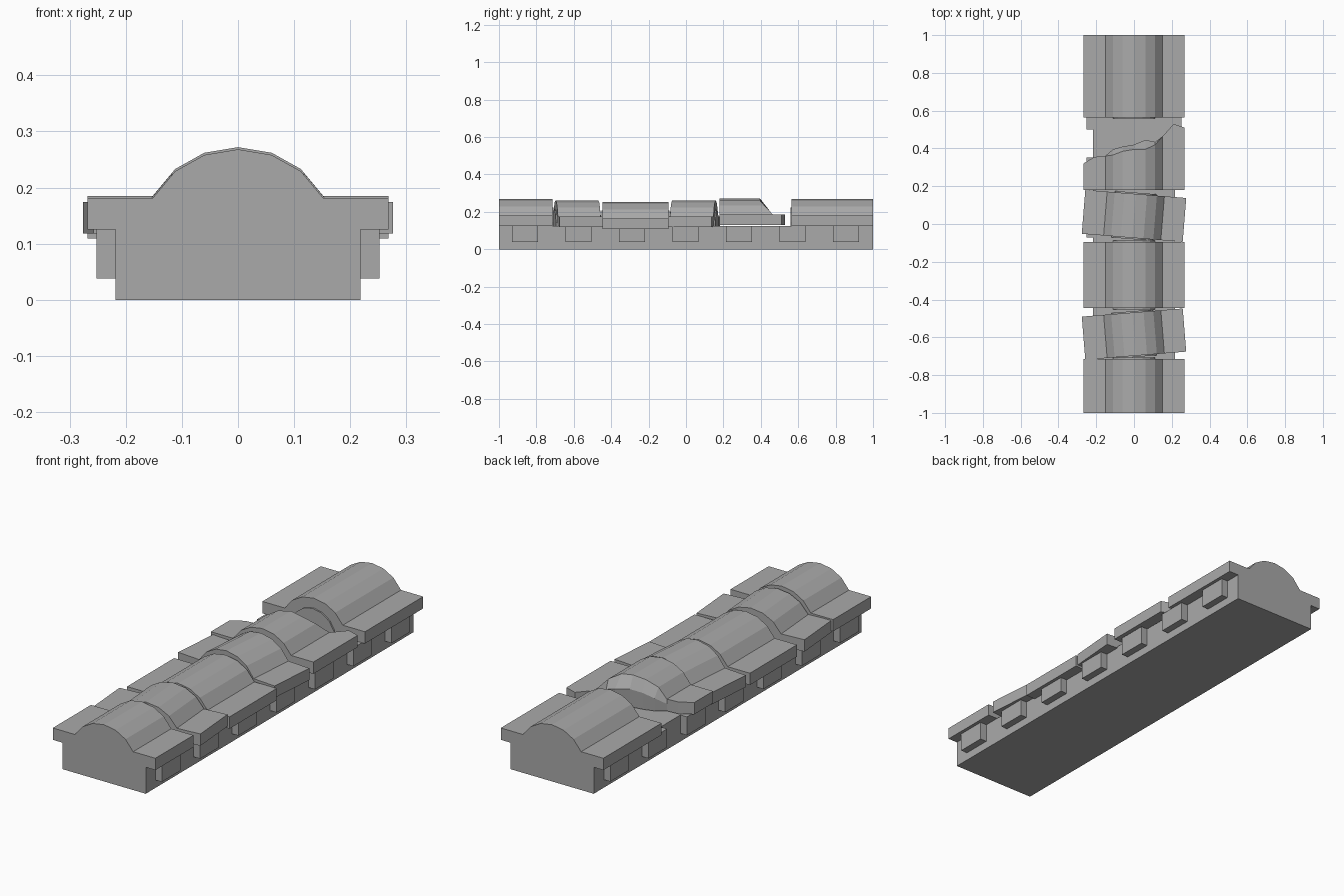
import bpy, bmesh
from math import radians

cube = bpy.data.objects.get("Cube")
if cube:
    bpy.data.objects.remove(cube, do_unlink=True)

# One plain stone colour
stone_mat = bpy.data.materials.new("grey stone")
stone_mat.use_nodes = True
GREY = (0.4, 0.4, 0.4, 1)
stone_mat.diffuse_color = GREY
stone_mat.node_tree.nodes["Principled BSDF"].inputs["Base Color"].default_value = GREY

# Half of the top outline of a coping stone: (x, height above the stone's underside)
HALF = [(0.268, 0.056), (0.21, 0.056), (0.152, 0.056), (0.112, 0.104), (0.06, 0.133)]
OUTLINE = [(-x, z) for x, z in HALF] + [(0, 0.143)] + [(x, z) for x, z in reversed(HALF)]
CORE = [(-0.11, 0.02), (-0.085, 0.06), (-0.045, 0.088), (0, 0.097),
        (0.045, 0.088), (0.085, 0.06), (0.11, 0.02)]
BED = 0.125


def finish(name, bm):
    bmesh.ops.recalc_face_normals(bm, faces=bm.faces)
    mesh = bpy.data.meshes.new(name)
    bm.to_mesh(mesh)
    bm.free()
    mesh.materials.append(stone_mat)
    obj = bpy.data.objects.new(name, mesh)
    bpy.context.collection.objects.link(obj)
    return obj


def box(name, x0, x1, y0, y1, z0, z1):
    bm = bmesh.new()
    bmesh.ops.create_cube(bm, size=1)
    for v in bm.verts:
        v.co = (x0 + (v.co.x + 0.5) * (x1 - x0),
                y0 + (v.co.y + 0.5) * (y1 - y0),
                z0 + (v.co.z + 0.5) * (z1 - z0))
    return finish(name, bm)


def slab(name, outline, y0, backs, bulges=None):
    """Skin a row of cross-section rings; backs gives the rear y of each ring."""
    bm = bmesh.new()
    rings = []
    for i, (x, z) in enumerate(outline):
        y = backs[i]
        bulge = bulges[i] if bulges else 0
        pts = [(x, y0, z), (x, y, z), (x, y + bulge, z * 0.6),
               (x, y + bulge * 0.8, 0), (x, y0, 0)]
        rings.append([bm.verts.new(p) for p in pts])
    for a, b in zip(rings, rings[1:]):
        for k in range(5):
            n = (k + 1) % 5
            bm.faces.new((a[k], a[n], b[n], b[k]))
    bm.faces.new(rings[0])
    bm.faces.new(rings[-1])
    return finish(name, bm)


# Wall footing
box("footing", -0.218, 0.218, -1, 1, 0, BED)

# Dentil blocks along both sides
for i in range(7):
    y = -0.86 + i * 0.286
    for side, x0, x1 in (("left", 0.2, 0.252), ("right", -0.252, -0.2)):
        box(f"{side}_dentil_{i + 1}", x0, x1, y - 0.069, y + 0.069, 0.038, BED)

# Whole coping stones: name, centre y, length, height shift, turn in degrees
STONES = [
    ("front_end", -0.8575, 0.285, 0, 0),
    ("turned_front", -0.583, 0.229, -0.007, 4.6),
    ("sunken_middle", -0.27, 0.352, -0.016, 0),
    ("turned_back", 0.043, 0.233, -0.007, -4.6),
    ("back_end", 0.7825, 0.435, 0, 0),
]
for name, y, length, shift, turn in STONES:
    half = length / 2
    stone = slab(name + "_coping", OUTLINE, -half, [half] * len(OUTLINE))
    # Small rounded core showing in the joints, flush at the two wall ends
    front = half if name == "front_end" else half + 0.007
    back = half if name == "back_end" else half + 0.007
    core = slab(name + "_core", CORE, -front, [back] * len(CORE))
    for obj in (stone, core):
        obj.location = (0, y, BED + shift)
        obj.rotation_euler.z = radians(turn)

# Broken coping stone with a ragged back edge
BREAK = [0.32, 0.355, 0.36, 0.365, 0.385, 0.395, 0.395, 0.42, 0.465, 0.53, 0.51]
BULGE = [0, 0, 0, 0.03, 0.025, 0.025, 0.05, 0.015, 0, 0, 0]
broken = slab("broken_coping", OUTLINE, 0.18, BREAK, BULGE)
broken.location.z = BED + 0.004
